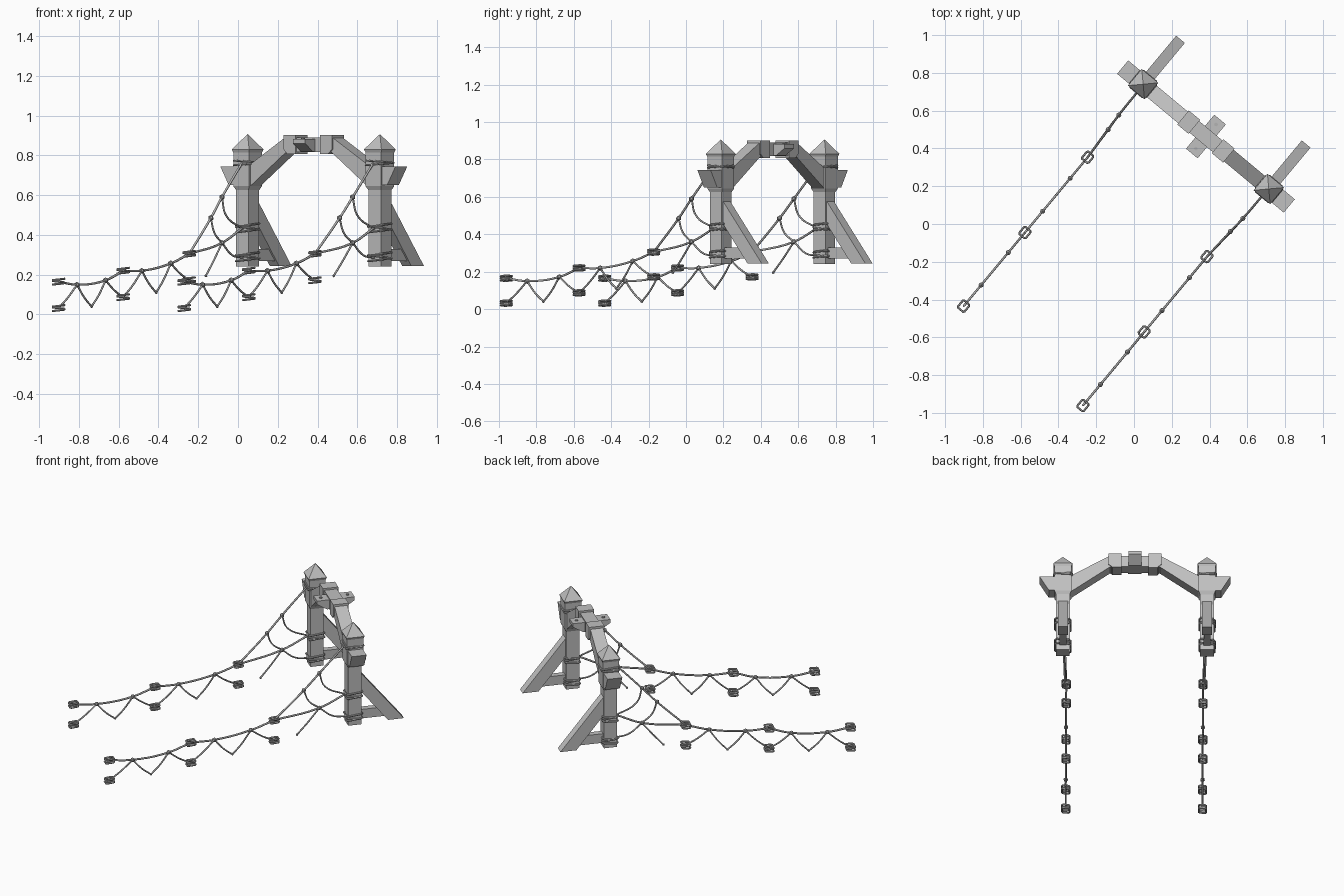
import bpy, bmesh, math
from mathutils import Matrix, Vector

if "Cube" in bpy.data.objects:
    bpy.data.objects.remove(bpy.data.objects["Cube"])

# The gateway is built square to its own axes, then turned into place
PLACE = Matrix.Translation((0.381, 0.463, 0)) @ Matrix.Rotation(math.radians(-39.8), 4, 'Z')
POST_X = 0.433


def material(name, grey):
    m = bpy.data.materials.new(name)
    m.use_nodes = True
    colour = (grey, grey, grey, 1)
    m.diffuse_color = colour
    m.node_tree.nodes["Principled BSDF"].inputs["Base Color"].default_value = colour
    return m


WOOD = material("weathered_wood", 0.53)
ROPE = material("grey_rope", 0.45)


def finish(name, bm, mat):
    bmesh.ops.recalc_face_normals(bm, faces=bm.faces)
    mesh = bpy.data.meshes.new(name)
    bm.to_mesh(mesh)
    bm.free()
    mesh.materials.append(mat)
    ob = bpy.data.objects.new(name, mesh)
    ob.matrix_world = PLACE
    bpy.context.collection.objects.link(ob)


def stack(name, x, sections):
    """Square column through (half width, z) sections."""
    bm = bmesh.new()
    rings = [[bm.verts.new((x + sx * h, sy * h, z)) for sx, sy in
              ((-1, -1), (1, -1), (1, 1), (-1, 1))] for h, z in sections]
    for a, b in zip(rings, rings[1:]):
        for i in range(4):
            j = (i + 1) % 4
            bm.faces.new((a[i], a[j], b[j], b[i]))
    bm.faces.new(rings[0])
    bm.faces.new(rings[-1])
    bmesh.ops.remove_doubles(bm, verts=bm.verts, dist=0.0005)
    finish(name, bm, WOOD)


def prism(name, outline, half, axis, centre=0):
    """Extrude an outline of (a, z): axis 'y' reads a as x, axis 'x' reads a as y."""
    bm = bmesh.new()

    def put(a, z, t):
        return (a, t, z) if axis == 'y' else (t, a, z)
    lo = [bm.verts.new(put(a, z, centre - half)) for a, z in outline]
    hi = [bm.verts.new(put(a, z, centre + half)) for a, z in outline]
    bm.faces.new(lo)
    bm.faces.new(hi)
    for i in range(len(lo)):
        j = (i + 1) % len(lo)
        bm.faces.new((lo[i], lo[j], hi[j], hi[i]))
    finish(name, bm, WOOD)


def ropes(name, paths, closed=False, radius=0.006):
    """One mesh of round cords; open paths are eased into sagging curves."""
    cu = bpy.data.curves.new(name, 'CURVE')
    cu.dimensions = '3D'
    cu.bevel_depth = radius
    cu.bevel_resolution = 1
    cu.use_fill_caps = True
    cu.resolution_u = 5
    for pts in paths:
        if closed:
            sp = cu.splines.new('POLY')
            sp.points.add(len(pts) - 1)
            for p, co in zip(sp.points, pts):
                p.co = (*co, 1)
            sp.use_cyclic_u = True
        else:
            sp = cu.splines.new('BEZIER')
            sp.bezier_points.add(len(pts) - 1)
            for p, co in zip(sp.bezier_points, pts):
                p.co = co
                p.handle_left_type = p.handle_right_type = 'AUTO'
    tmp = bpy.data.objects.new(name + "_path", cu)
    bpy.context.collection.objects.link(tmp)
    deps = bpy.context.evaluated_depsgraph_get()
    mesh = bpy.data.meshes.new_from_object(tmp.evaluated_get(deps))
    bpy.data.objects.remove(tmp)
    mesh.materials.clear()
    mesh.materials.append(ROPE)
    for p in mesh.polygons:
        p.use_smooth = not closed
    ob = bpy.data.objects.new(name, mesh)
    ob.matrix_world = PLACE
    bpy.context.collection.objects.link(ob)


def coil(x, y, z, hx, hy, turns=(-1, 0, 1), tilt=0.004, gap=0.011):
    """Square rope windings, alternately tilted."""
    out = []
    for k in turns:
        c = 0.75
        corners = [(-1, -c), (-c, -1), (c, -1), (1, -c), (1, c), (c, 1), (-c, 1), (-1, c)]
        lean = tilt if k else -tilt
        out.append([(x + a * hx, y + b * hy, z + k * gap + lean * (a + b) / 2)
                    for a, b in corners])
    return out


# Knots and rings along each rope: (distance, height)
END, K1, K2, MID = (-1.511, 0.165), (-1.366, 0.15), (-1.142, 0.172), (-1.004, 0.22)
K3, K4, NEAR, K5 = (-0.857, 0.22), (-0.63, 0.257), (-0.485, 0.305), (-0.208, 0.36)
U1, U2 = (-0.303, 0.485), (-0.208, 0.59)
DROP = 0.133

for side, s in (("left", 1), ("right", -1)):
    px = s * POST_X
    # Post with thicker head and pointed cap
    stack(side + "_post", px, [(0.041, 0.242), (0.041, 0.625), (0.051, 0.645), (0.051, 0.83)])
    stack(side + "_post_cap", px, [(0.051, 0.815), (0.057, 0.83), (0.0, 0.907)])
    # Bracket jutting outwards
    prism(side + "_bracket", [(px, 0.745), (px + s * 0.141, 0.745),
          (px + s * 0.085, 0.65), (px, 0.65)], 0.046, 'y')
    # Rear brace and its strut
    prism(side + "_brace", [(0.03, 0.59), (0.309, 0.245), (0.21, 0.245), (0.03, 0.468)],
          0.03, 'x', px)
    prism(side + "_strut", [(0.03, 0.27), (0.21, 0.27), (0.165, 0.33), (0.03, 0.33)],
          0.02, 'x', px)
    # Sloping arch beam and the joint block at its top
    prism(side + "_arch_beam", [(px, 0.645), (px, 0.72), (px - s * 0.05, 0.755),
          (s * 0.15, 0.893), (s * 0.1, 0.893), (s * 0.1, 0.815), (s * 0.15, 0.815),
          (px - s * 0.05, 0.645)], 0.04, 'y')
    prism(side + "_joint_block", [(s * 0.08, 0.808), (s * 0.135, 0.808), (s * 0.158, 0.83),
          (s * 0.158, 0.902), (s * 0.08, 0.902)], 0.048, 'y')

    def at(p):
        near_post = min(1, max(0, 1.6 + p[0] * 3.5))
        return Vector((s * (0.411 + 0.019 * near_post), p[0], p[1]))

    def sag(a, b, drop):
        m = (at(a) + at(b)) / 2
        m.z -= drop
        return [at(a), m, at(b)]

    def low(p):
        return (p[0], p[1] - DROP)

    # Main hand rope and the diagonal stay
    ropes(side + "_hand_rope", [
        [at(p) for p in (END, K1, K2, MID)],
        [at(p) for p in (MID, K3, K4, NEAR)],
        [at(p) for p in (NEAR, K5, (-0.045, 0.435))],
        [at(p) for p in ((-0.045, 0.765), U2, U1, NEAR)]], radius=0.006)
    # Netting strands
    strands = []
    for a, b, drop in ((K1, low(END), 0.006), (K1, (-1.252, 0.04), 0.01),
                       (K2, (-1.252, 0.04), 0.01), (K2, low(MID), 0.008),
                       (K3, low(MID), 0.008), (K3, (-0.745, 0.11), 0.01),
                       (K4, (-0.745, 0.11), 0.01), (K4, low(NEAR), 0.008),
                       (K5, (-0.345, 0.195), 0.004), (K5, (-0.04, 0.285), 0.025)):
        strands.append(sag(a, b, drop))
    strands.append([at(p) for p in (U2, (-0.175, 0.5), (-0.04, 0.43))])
    strands.append([at(p) for p in (U1, (-0.272, 0.41), K5)])
    ropes(side + "_net_strands", strands, radius=0.005)

    # Small knots
    bm = bmesh.new()
    for p in (K1, K2, K3, K4, K5, U1, U2):
        bmesh.ops.create_icosphere(bm, subdivisions=1, radius=0.015,
                                   matrix=Matrix.Translation(at(p)))
    for p in ((-1.252, 0.04), (-0.745, 0.11), (-0.345, 0.195)):
        bmesh.ops.create_icosphere(bm, subdivisions=1, radius=0.008,
                                   matrix=Matrix.Translation(at(p)))
    finish(side + "_knots", bm, ROPE)

    # Open coils hanging on the ropes, and coils bound round the post
    coils = []
    for p in (END, MID, NEAR):
        for q in (p, low(p)):
            c = at(q)
            coils += coil(c.x, c.y, c.z, 0.022, 0.025)
    for z in (0.29, 0.435):
        coils += coil(px, 0, z, 0.047, 0.047, tilt=0.009, gap=0.014)
    coils += coil(px, 0, 0.768, 0.055, 0.055, turns=(-1, 0), tilt=0.007)
    ropes(side + "_rope_coils", coils, closed=True)

# Level middle of the arch
prism("arch_crown", [(-0.1, 0.818), (0.1, 0.818), (0.1, 0.89), (-0.1, 0.89)], 0.04, 'y')

# Cross piece let into the crown, with pegs set in both ends
prism("cross_piece", [(-0.117, 0.882), (0.117, 0.882), (0.117, 0.86),
      (0.055, 0.82), (-0.055, 0.82), (-0.117, 0.86)], 0.04, 'x')
bm = bmesh.new()
for y in (-0.083, 0.083):
    bmesh.ops.create_cone(bm, cap_ends=True, segments=8, radius1=0.01, radius2=0.01,
                          depth=0.03, matrix=Matrix.Translation((0, y, 0.872)))
finish("cross_pegs", bm, ROPE)
